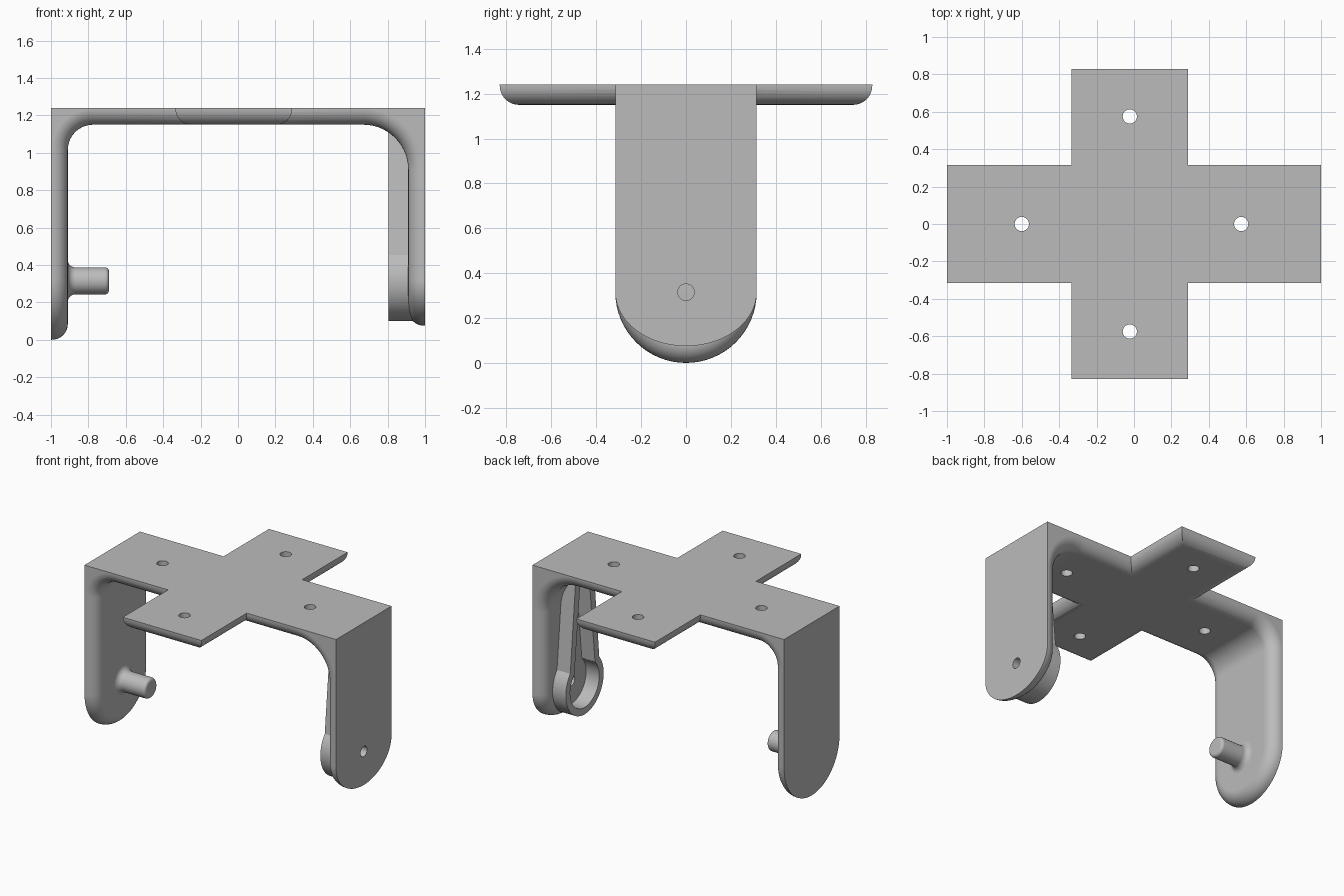
import bpy, bmesh
from math import sin, cos, pi, radians
from mathutils import Matrix, Vector

cube = bpy.data.objects.get("Cube")
if cube:
    bpy.data.objects.remove(cube)

W = 0.315                    # half width of the legs
TOP, UNDER = 1.24, 1.15      # plate faces
INNER = 0.91                 # inner leg faces
FILLET = 0.085
PIVOT = 0.315                # height of the hinge axis

grey = bpy.data.materials.new("plain grey")
grey.use_nodes = True
grey.diffuse_color = (0.5, 0.5, 0.5, 1)
grey.node_tree.nodes["Principled BSDF"].inputs["Base Color"].default_value = grey.diffuse_color


def finish(bm, name):
    bmesh.ops.recalc_face_normals(bm, faces=bm.faces)
    mesh = bpy.data.meshes.new(name)
    bm.to_mesh(mesh)
    bm.free()
    mesh.materials.append(grey)
    obj = bpy.data.objects.new(name, mesh)
    bpy.context.collection.objects.link(obj)
    return obj


def activate(obj):
    bpy.ops.object.select_all(action='DESELECT')
    obj.select_set(True)
    bpy.context.view_layer.objects.active = obj


def combine(target, other, operation):
    mod = target.modifiers.new("combine", 'BOOLEAN')
    mod.operation, mod.solver, mod.object = operation, 'EXACT', other
    activate(target)
    bpy.ops.object.modifier_apply(modifier=mod.name)
    bpy.data.objects.remove(other)


def arc(cx, cz, r, a0, a1, n):
    steps = [radians(a0 + (a1 - a0) * i / n) for i in range(n + 1)]
    return [(cx + r * cos(a), cz + r * sin(a)) for a in steps]


def round_edges(bm, edges):
    bmesh.ops.bevel(bm, geom=edges, offset=FILLET, offset_type='OFFSET', segments=8,
                    profile=0.5, affect='EDGES', clamp_overlap=False)


def extrude_x(outline, x0, x1, name):
    """Prism along x from a (y, z) outline."""
    bm = bmesh.new()
    face = bm.faces.new([bm.verts.new((x0, y, z)) for y, z in outline])
    new = bmesh.ops.extrude_face_region(bm, geom=[face])["geom"]
    bmesh.ops.translate(bm, vec=(x1 - x0, 0, 0),
                        verts=[g for g in new if isinstance(g, bmesh.types.BMVert)])
    return finish(bm, name)


def rod(centre, radius, depth, axis, name):
    bm = bmesh.new()
    turn = Matrix.Rotation(pi / 2, 4, 'Y') if axis == 'X' else Matrix()
    bmesh.ops.create_cone(bm, cap_ends=True, segments=32, radius1=radius, radius2=radius,
                          depth=depth, matrix=Matrix.Translation(centre) @ turn)
    return finish(bm, name)


# U-shaped bracket: two round-ended legs joined by the long plate
bm = bmesh.new()


def tip(x, drop):
    n = 32
    return [bm.verts.new((x, W * cos(pi * i / n), PIVOT - drop * sin(pi * i / n)))
            for i in range(n + 1)]


path = (arc(-INNER + 0.135, UNDER - 0.135, 0.135, 180, 90, 10)
        + arc(INNER - 0.24, UNDER - 0.24, 0.24, 90, 0, 14))
back = [bm.verts.new((x, W, z)) for x, z in path]
front = [bm.verts.new((x, -W, z)) for x, z in path]
corners, tips, inner = [], [], []
for side, drop, end in ((-1, PIVOT, 0), (1, 0.24, -1)):
    outer_tip, inner_tip = tip(side, drop), tip(side * INNER, drop)
    pair = [bm.verts.new((side, s * W, TOP)) for s in (1, -1)]
    bm.faces.new(outer_tip + [pair[1], pair[0]])
    inner.append(bm.faces.new(inner_tip + [front[end], back[end]]))
    for a, b, c, d in zip(outer_tip, outer_tip[1:], inner_tip[1:], inner_tip):
        bm.faces.new((a, b, c, d))
    corners.append(pair)
    tips.append((outer_tip, inner_tip))
for i in range(len(path) - 1):
    inner.append(bm.faces.new((back[i], back[i + 1], front[i + 1], front[i])))
bm.faces.new((corners[0][0], corners[0][1], corners[1][1], corners[1][0]))
for k, row, end in ((0, back, 0), (1, front, -1)):
    (lo, li), (ro, ri) = tips
    bm.faces.new([lo[end], li[end]] + row + [ri[end], ro[end], corners[1][k], corners[0][k]])
bmesh.ops.recalc_face_normals(bm, faces=bm.faces)
inside = set(inner)
round_edges(bm, [e for e in bm.edges if sum(f in inside for f in e.link_faces) == 1])
bracket = finish(bm, "bracket")

# Cross arms of the plate
bm = bmesh.new()
x0, x1, half = -0.335, 0.29, 0.83
bmesh.ops.create_cube(bm, size=1, matrix=Matrix.Translation(((x0 + x1) / 2, 0, (TOP + UNDER) / 2))
                      @ Matrix.Diagonal((x1 - x0, 2 * half, TOP - UNDER, 1)))
round_edges(bm, [e for e in bm.edges if all(v.co.z < UNDER + 0.01 for v in e.verts)])
combine(bracket, finish(bm, "cross_arms"), 'UNION')

# Raised guide on the left leg: ring with a tapering channel above
guide = arc(0, PIVOT, 0.215, 40, -220, 40) + [(-0.1, 1.13), (0.1, 1.13)]
combine(bracket, extrude_x(guide, 0.805, 0.96, "channel_guide"), 'UNION')
pocket = arc(0, PIVOT, 0.165, 45, -225, 40) + arc(0, 1.02, 0.055, 180, 0, 12)
combine(bracket, extrude_x(pocket, 0.6, INNER, "channel_pocket"), 'DIFFERENCE')

# Screw holes and pivot hole
mid = (x0 + x1) / 2
for x, y in ((-0.6, 0), (0.573, 0), (mid, 0.575), (mid, -0.575)):
    combine(bracket, rod((x, y, TOP), 0.038, 0.5, 'Z', "hole"), 'DIFFERENCE')
combine(bracket, rod((1, 0, PIVOT), 0.037, 0.3, 'X', "hole"), 'DIFFERENCE')

# Hinge peg on the right leg, flared at its root
bm = bmesh.new()
profile = ([(0.112, -0.93)] + arc(0.112, -INNER + 0.04, 0.04, 270, 180, 8)
           + arc(0.052, -0.71, 0.02, 0, 90, 6) + [(0, -0.69)])
ring = [bm.verts.new((x, 0, PIVOT + r)) for r, x in profile]
edges = [bm.edges.new(p) for p in zip(ring, ring[1:])]
bmesh.ops.spin(bm, geom=ring + edges, cent=(0, 0, PIVOT), axis=(1, 0, 0),
               angle=2 * pi, steps=40, use_merge=False)
bmesh.ops.remove_doubles(bm, verts=bm.verts, dist=0.0005)
peg = finish(bm, "hinge_peg")

# Smooth fillets, crisp flat faces
for obj in (bracket, peg):
    activate(obj)
    bpy.ops.object.shade_smooth_by_angle(angle=radians(30))
    obj.modifiers.new("flat faces", 'WEIGHTED_NORMAL').keep_sharp = True
